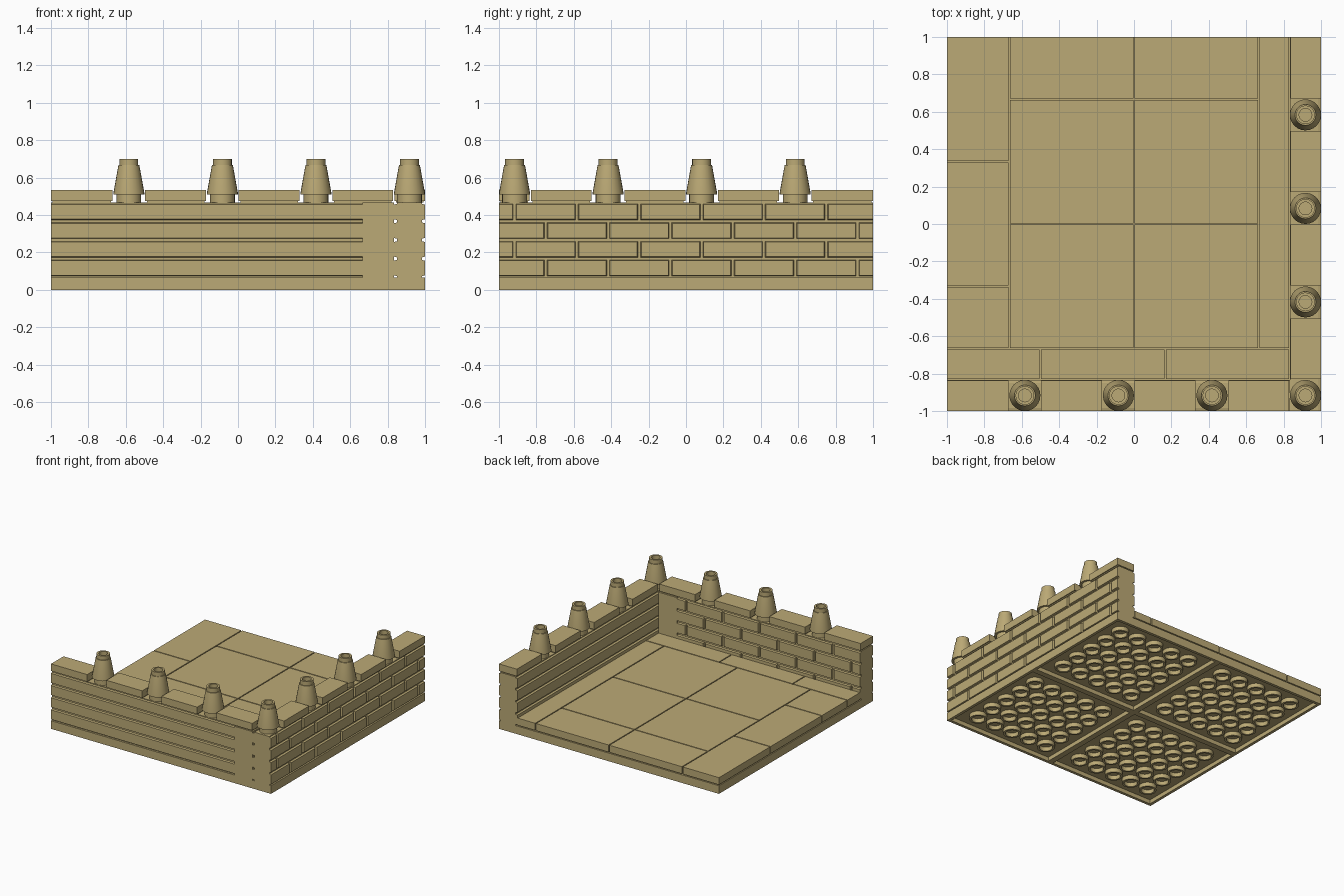
import bpy, bmesh, math
from mathutils import Matrix, Vector

if "Cube" in bpy.data.objects:
    bpy.data.objects.remove(bpy.data.objects["Cube"])

S = 1 / 6            # one grid unit
PL = S * 0.4         # thin plate height
BR = S * 1.2         # wall block height
H = S / 2

tan = bpy.data.materials.new("tan")
tan.diffuse_color = (0.50, 0.40, 0.18, 1)
tan.use_nodes = True
tan.node_tree.nodes["Principled BSDF"].inputs["Base Color"].default_value = tan.diffuse_color


def finish(bm, name, smooth=False):
    bmesh.ops.recalc_face_normals(bm, faces=bm.faces)
    me = bpy.data.meshes.new(name)
    bm.to_mesh(me)
    bm.free()
    ob = bpy.data.objects.new(name, me)
    bpy.context.collection.objects.link(ob)
    me.materials.append(tan)
    if smooth:
        bpy.context.view_layer.objects.active = ob
        ob.select_set(True)
        bpy.ops.object.shade_smooth_by_angle(angle=math.radians(35))
        ob.select_set(False)
    return ob


def hexa(bm, a, b, mat=Matrix()):
    """Closed solid between two matching four-point loops."""
    va = [bm.verts.new(mat @ Vector(p)) for p in a]
    vb = [bm.verts.new(mat @ Vector(p)) for p in b]
    faces = [bm.faces.new(va), bm.faces.new(vb[::-1])]
    for i in range(4):
        j = (i + 1) % 4
        bm.faces.new((va[j], va[i], vb[i], vb[j]))
    return faces


def rect_z(x0, x1, y0, y1, z):
    return [(x0, y0, z), (x1, y0, z), (x1, y1, z), (x0, y1, z)]


def rect_v(u0, u1, z0, z1, v):
    return [(u0, v, z0), (u1, v, z0), (u1, v, z1), (u0, v, z1)]


def box(bm, x0, x1, y0, y1, z0, z1, mat=Matrix()):
    return hexa(bm, rect_z(x0, x1, y0, y1, z0), rect_z(x0, x1, y0, y1, z1), mat)


def lathe(bm, profile, x, y, n=20, closed=False):
    """Spin (radius, height) points about a vertical axis."""
    rings = [[bm.verts.new((x + r * math.cos(2 * math.pi * i / n),
                            y + r * math.sin(2 * math.pi * i / n), z))
              for i in range(n)] for r, z in profile]
    pairs = list(zip(rings, rings[1:])) + ([(rings[-1], rings[0])] if closed else [])
    for p, q in pairs:
        for i in range(n):
            j = (i + 1) % n
            bm.faces.new((p[i], p[j], q[j], q[i]))
    if not closed:
        bm.faces.new(rings[0][::-1])
        bm.faces.new(rings[-1])


# Base plate: four hollow trays welded into one body with centre ribs
bm = bmesh.new()
for x in (-1, 0):
    for y in (-1, 0):
        f = box(bm, x, x + 1, y, y + 1, 0, PL)[0]
        bm.normal_update()
        bmesh.ops.inset_individual(bm, faces=[f], thickness=S * 0.2)
        top = bmesh.ops.extrude_discrete_faces(bm, faces=[f])["faces"]
        bmesh.ops.translate(bm, verts=top[0].verts, vec=(0, 0, PL / 2))
bmesh.ops.remove_doubles(bm, verts=bm.verts, dist=1e-4)
inner = [f for f in bm.faces if any(all(abs(v.co[k]) < 1e-4 for v in f.verts) for k in (0, 1))]
bmesh.ops.delete(bm, geom=inner, context="FACES")
bmesh.ops.dissolve_limit(bm, angle_limit=0.01, verts=bm.verts, edges=bm.edges)
finish(bm, "base_plate")

# Underside tubes, five by five in each tray
bm = bmesh.new()
for cx in (-0.5, 0.5):
    for cy in (-0.5, 0.5):
        for i in range(-2, 3):
            for j in range(-2, 3):
                lathe(bm, [(0.4 * S, 0), (0.4 * S, PL / 2), (0.3 * S, PL / 2), (0.3 * S, 0)],
                      cx + i * S, cy + j * S, closed=True)
finish(bm, "underside_tubes", True)


def tile(bm, x0, x1, y0, y1, z):
    """Flat tile given in grid units, with a small step under its edge."""
    g, s = 0.004, 0.0083
    x0, x1, y0, y1 = (k * S for k in (x0, x1, y0, y1))
    x0, y0 = [k if k < -0.99 else k + g for k in (x0, y0)]
    x1, y1 = [k if k > 0.99 else k - g for k in (x1, y1)]
    box(bm, x0, x1, y0, y1, z + s, z + PL)
    box(bm, x0 + s, x1 - s, y0 + s, y1 - s, z, z + s)


# Floor tiles
bm = bmesh.new()
for t in [(-6, -4, -4, -2), (-6, -4, -2, 2), (-6, -4, 2, 6),
          (-6, -3, -5, -4), (-3, 1, -5, -4), (1, 5, -5, -4), (4, 5, -4, 6)]:
    tile(bm, *t, PL)
for x in (-4, 0):
    for y0, y1 in ((-4, 0), (0, 4), (4, 6)):
        tile(bm, x, x + 4, y0, y1, PL)
finish(bm, "floor_tiles")


def wall_block(bm, u, n, z, mat):
    """Block n units long: staggered masonry on one side, plain courses on the other."""
    u0, u1 = u * S, (u + n) * S
    core, e, gap = H - 0.0155, 0.004, 0.007
    box(bm, u0, u1, -core, core, z, z + BR, mat)
    for row, off in ((0, 0.25), (1, 0.25 / 3)):
        z0, z1 = z + row * 0.1 + 0.007, z + row * 0.1 + 0.093
        hexa(bm, rect_v(u0, u1, z0, z1, core), rect_v(u0, u1, z0 + e, z1 - e, H), mat)
        cuts = [u0 + off + k / 3 for k in range(n // 2)]
        starts = [(u0, 0)] + [(c + gap, e) for c in cuts]
        ends = [(c - gap, e) for c in cuts] + [(u1, 0)]
        for (a, ea), (b, eb) in zip(starts, ends):
            hexa(bm, rect_v(a, b, z0, z1, -core),
                 rect_v(a + ea, b - eb, z0 + e, z1 - e, -H), mat)


# Right wall: masonry faces outward
bm = bmesh.new()
mat = Matrix.Translation((1 - H, 0, 0)) @ Matrix.Rotation(math.pi / 2, 4, "Z")
for level in range(2):
    for u in (-6, -2, 2):
        wall_block(bm, u, 4, PL + level * BR, mat)
finish(bm, "right_wall")

# Front wall: masonry faces inward
bm = bmesh.new()
mat = Matrix.Translation((0, H - 1, 0)) @ Matrix.Rotation(math.pi, 4, "Z")
for level, runs in enumerate((((-4, 4), (0, 4), (4, 2)), ((-4, 2), (-2, 4), (2, 4)))):
    for u, n in runs:
        wall_block(bm, u, n, PL + level * BR, mat)
finish(bm, "front_wall")

# Plain block next to the corner
bm = bmesh.new()
box(bm, 4 * S, 5 * S, -1, -5 * S, PL, PL + 2 * BR)
finish(bm, "plain_corner_block")

# Capping tiles and cones along both walls
ZT = PL + 2 * BR
bm = bmesh.new()
for k in (-6, -3, 0, 3):
    tile(bm, k, k + 2, -6, -5, ZT)
    tile(bm, 5, 6, k + 1, k + 3, ZT)
# (the last side tile finishes flush with the back edge)
finish(bm, "wall_cap_tiles")

bm = bmesh.new()
cone = [(0.066, 0), (0.066, 0.042), (0.083, 0.042), (0.083, 0.05), (0.056, 0.2),
        (0.05, 0.2), (0.05, 0.2333), (0.034, 0.2333), (0.034, 0.04)]
cone = [(r, z + ZT) for r, z in cone]
for k in (-3.5, -0.5, 2.5, 5.5):
    lathe(bm, cone, k * S, H - 1, 24)
for k in (-2.5, 0.5, 3.5):
    lathe(bm, cone, 1 - H, k * S, 24)
finish(bm, "wall_cones", True)
